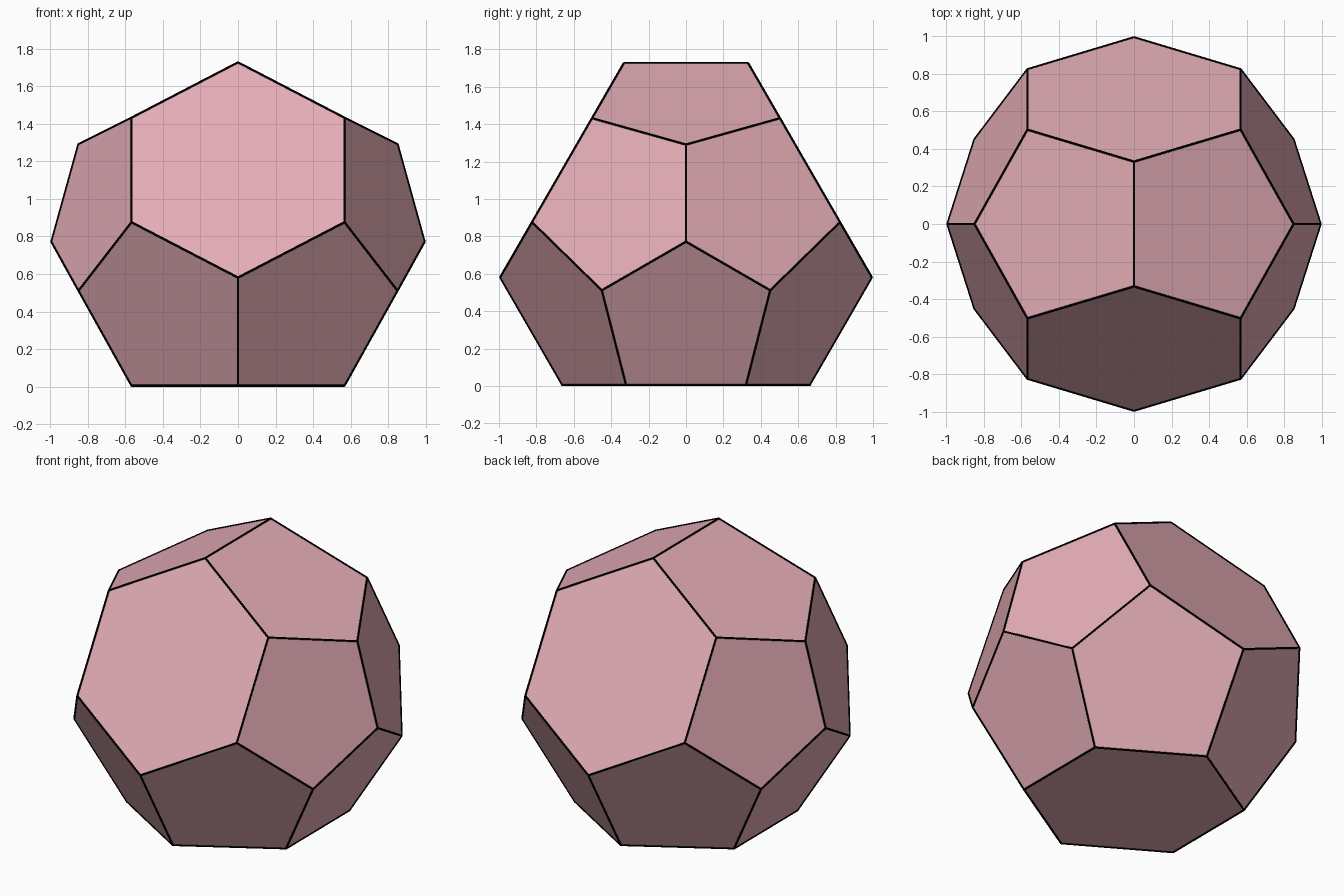
import bpy
import bmesh
import math
from mathutils import Matrix, Vector

if "Cube" in bpy.data.objects:
    bpy.data.objects.remove(bpy.data.objects["Cube"])

# Fifteen-sided solid with three-fold symmetry about the x axis:
# three hexagons around the middle and pentagons closing the ends,
# with thin black rods along every edge.
ROD = 0.006                # edge rod radius
D = 0.7655                 # centre to hexagon distance
CENTRE_Z = D + ROD
HALF_TALL = 0.661          # hexagon tip, across the axis
HALF_SIDE = 0.321          # hexagon side corner, across the axis
SIDE_X = 0.567             # hexagon side corner, along the axis
MID_X, MID_R = 0.849, 0.520    # ridge corners near the ends
TIP_X = 0.993              # end points


def material(name, colour):
    mat = bpy.data.materials.new(name)
    mat.diffuse_color = (*colour, 1)
    mat.use_nodes = True
    mat.node_tree.nodes["Principled BSDF"].inputs["Base Color"].default_value = mat.diffuse_color
    return mat


def finish(bm, name, mat):
    """Turn a bmesh into a named object with one colour."""
    mesh = bpy.data.meshes.new(name)
    bm.to_mesh(mesh)
    bm.free()
    mesh.materials.append(mat)
    obj = bpy.data.objects.new(name, mesh)
    bpy.context.collection.objects.link(obj)


body = bmesh.new()
corner = {}


def add(key, x, y, z, turn):
    """Store a corner, turned about the x axis by thirds of a circle."""
    p = Matrix.Rotation(turn * 2 * math.pi / 3, 3, 'X') @ Vector((x, y, z))
    corner[key] = body.verts.new(p + Vector((0, 0, CENTRE_Z)))


# Corners
for s in (-1, 1):
    add(("tip", s), s * TIP_X, 0, 0, 0)
for k in range(3):
    for e in (-1, 1):
        add(("hex", k, e), 0, e * HALF_TALL, -D, k)
        for s in (-1, 1):
            add(("side", k, e, s), s * SIDE_X, e * HALF_SIDE, -D, k)
    for s in (-1, 1):
        add(("mid", k, s), s * MID_X, 0, MID_R, k)

# Faces
loops = []
for k in range(3):
    n, p = (k + 1) % 3, (k + 2) % 3
    # hexagon
    loops.append([("hex", k, -1), ("side", k, -1, -1), ("side", k, 1, -1),
                  ("hex", k, 1), ("side", k, 1, 1), ("side", k, -1, 1)])
    for s in (-1, 1):
        # end pentagon beside the hexagon's straight side
        loops.append([("tip", s), ("mid", p, s), ("side", k, 1, s),
                      ("side", k, -1, s), ("mid", n, s)])
        # ridge pentagon between this hexagon and the next
        loops.append([("hex", k, 1), ("side", k, 1, s), ("mid", p, s),
                      ("side", n, -1, s), ("hex", n, -1)])
# hexagon tips of neighbours are joined by the ridge pentagons
for loop in loops:
    body.faces.new([corner[key] for key in loop])
bmesh.ops.recalc_face_normals(body, faces=body.faces[:])

# Edge rods
rods = bmesh.new()
for edge in body.edges:
    a, b = (v.co for v in edge.verts)
    turn = (b - a).to_track_quat('Z', 'Y').to_matrix().to_4x4()
    bmesh.ops.create_cone(rods, cap_ends=True, segments=8, radius1=ROD,
                          radius2=ROD, depth=(b - a).length,
                          matrix=Matrix.Translation((a + b) / 2) @ turn)

finish(rods, "edge_rods", material("black", (0, 0, 0)))
finish(body, "polyhedron", material("dusty_pink", (0.777, 0.42, 0.468)))
